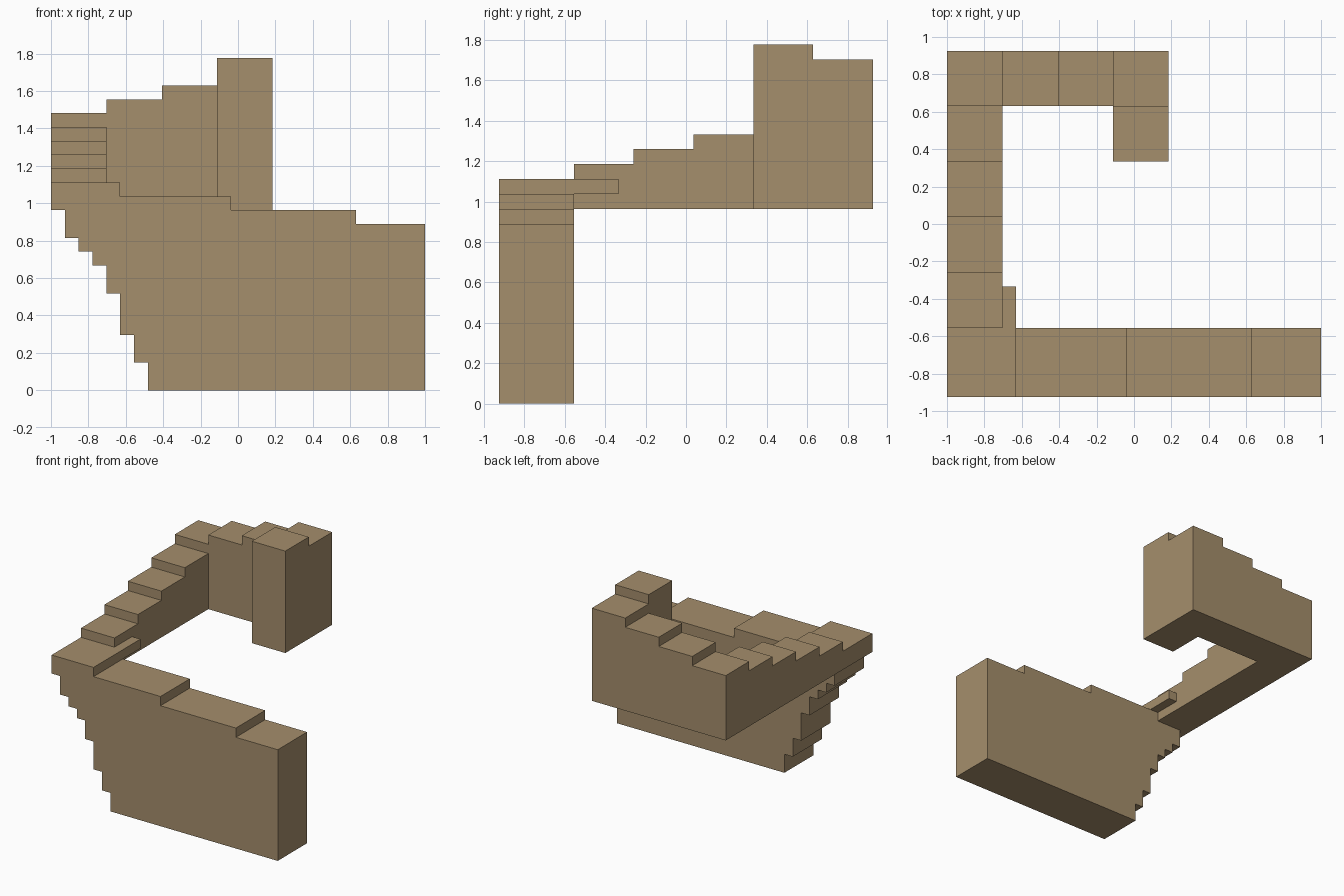
import bpy, bmesh
from mathutils import Vector

cube = bpy.data.objects.get("Cube")
if cube:
    bpy.data.objects.remove(cube, do_unlink=True)

# Everything sits on a voxel grid: 27 wide, 25 deep, 24 high
UNIT = 2 / 27
CENTRE = Vector((13.5, 12.5, 0))

tan = bpy.data.materials.new("tan_stone")
tan.use_nodes = True
colour = (0.376, 0.271, 0.150, 1)
tan.diffuse_color = colour
tan.node_tree.nodes["Principled BSDF"].inputs["Base Color"].default_value = colour


def stairs(start, steps):
    """Stepped outline from (end, height) pairs, beginning at start."""
    points = []
    for end, height in steps:
        points += [(start, height), (end, height)]
        start = end
    return points


def extrude_profile(name, profile, axis, low, high):
    """Extrude an (across, z) profile along the x or y axis."""
    bm = bmesh.new()
    place = (lambda a, z: (low, a, z)) if axis == "x" else (lambda a, z: (a, low, z))
    face = bm.faces.new([bm.verts.new(place(a, z)) for a, z in profile])
    moved = bmesh.ops.extrude_face_region(bm, geom=[face])["geom"]
    shift = Vector((high - low, 0, 0) if axis == "x" else (0, high - low, 0))
    bmesh.ops.translate(bm, vec=shift,
                        verts=[v for v in moved if isinstance(v, bmesh.types.BMVert)])
    for v in bm.verts:
        v.co = (v.co - CENTRE) * UNIT
    bmesh.ops.recalc_face_normals(bm, faces=bm.faces)
    mesh = bpy.data.meshes.new(name)
    bm.to_mesh(mesh)
    bm.free()
    mesh.materials.append(tan)
    obj = bpy.data.objects.new(name, mesh)
    bpy.context.collection.objects.link(obj)
    return obj


def block(name, x, y, z):
    outline = [(x[0], z[0]), (x[1], z[0]), (x[1], z[1]), (x[0], z[1])]
    return extrude_profile(name, outline, "y", *y)


# Front wall: top steps down to the left, overhang steps out to the right
top = stairs(0, [(5, 15), (13, 14), (22, 13), (27, 12)])
overhang = []
z = 0
for x, rise in [(7, 2), (6, 2), (5, 3), (4, 2), (3, 1), (2, 1), (1, 2)]:
    overhang += [(x, z), (x, z + rise)]
    z += rise
extrude_profile("front_wall", [(27, 0)] + overhang + [(0, z)] + top, "y", 0, 5)

# Side stair climbing to the back
side_steps = stairs(5, [(9 + 4 * i, 16 + i) for i in range(5)])
extrude_profile("side_stair", [(5, 13)] + side_steps + [(25, 13)], "x", 0, 4)

# Back stair continuing the climb
back_steps = stairs(4, [(8 + 4 * i, 21 + i) for i in range(3)])
extrude_profile("back_stair", [(4, 13)] + back_steps + [(16, 13)], "y", 21, 25)

# Highest step, turning forward, and the small inner ledge
block("top_step", (12, 16), (17, 21), (13, 24))
block("inner_ledge", (4, 5), (5, 8), (14, 15))
